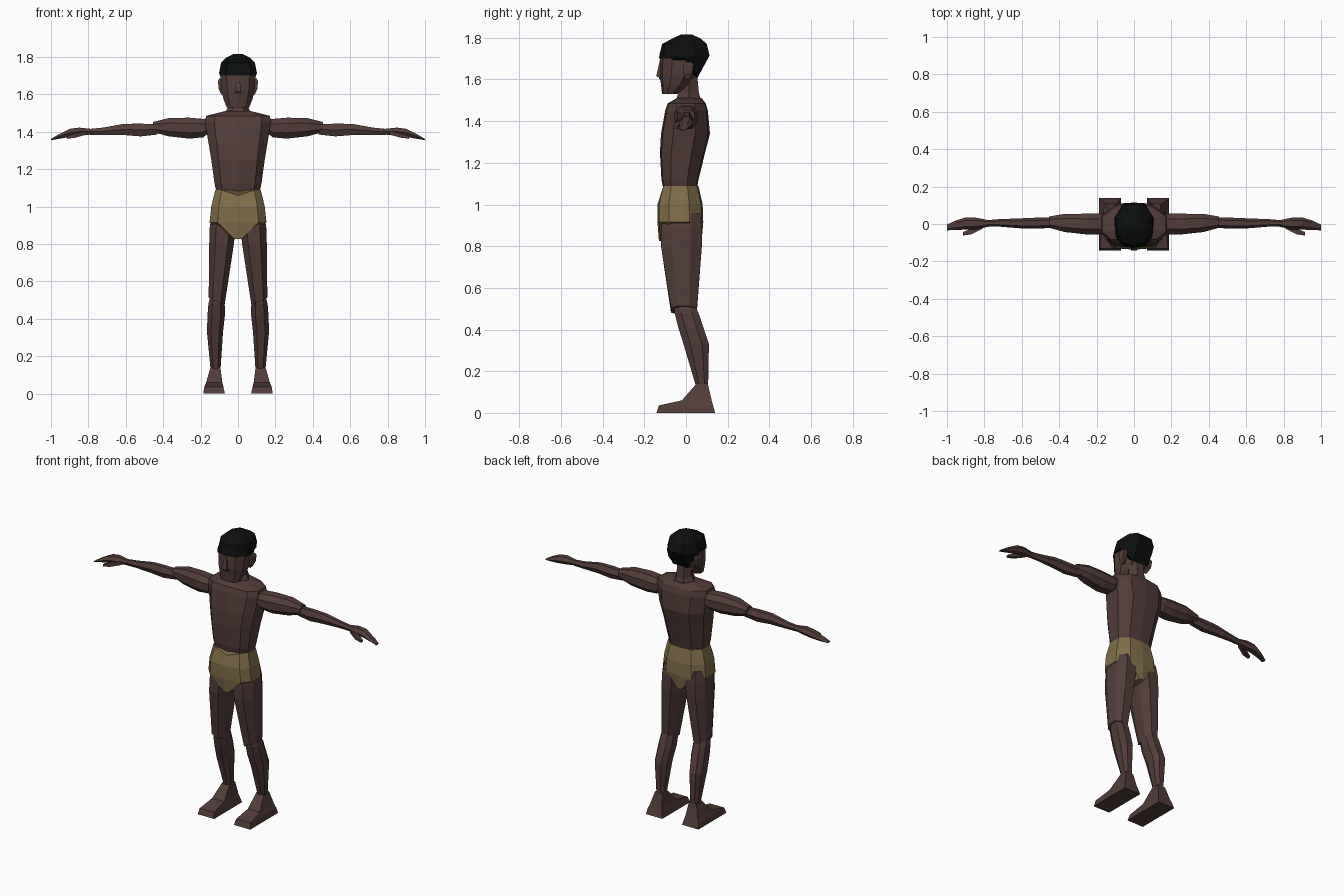
import bpy, bmesh

def material(name, rgb):
    m = bpy.data.materials.new(name)
    m.diffuse_color = (*rgb, 1)
    return m

SKIN = material("dark_brown_skin", (0.085, 0.046, 0.042))
HAIR = material("black_hair", (0.004, 0.005, 0.005))
CLOTH = material("tan_cloth", (0.22, 0.155, 0.066))
LIPS = material("dark_mouth", (0.012, 0.012, 0.022))

# Cross-section outlines in the -1..1 square
BOX = [(-1, -1), (1, -1), (1, 1), (-1, 1)]
HEX = [(-1, 0), (-.5, -1), (.5, -1), (1, 0), (.5, 1), (-.5, 1)]
OCT = [(-1, -.45), (-.5, -1), (.5, -1), (1, -.45), (1, .45), (.5, 1), (-.5, 1), (-1, .45)]
BODY = [(-1, -.5), (-.72, -.93), (0, -1), (.72, -.93), (1, -.5),
        (1, .4), (.6, .93), (0, 1), (-.6, .93), (-1, .4)]
SKULL = [(-1, -.35), (-.65, -.85), (0, -1), (.65, -.85), (1, -.35),
         (1, .4), (.55, 1), (-.55, 1), (-1, .4)]

def loft(name, axis, rings, outline, mat, mirror=False, adjust=None):
    """Skin rings (position, u0, u1, v0, v1) along an axis, with capped ends."""
    bm = bmesh.new()
    loops = []
    for i, (p, u0, u1, v0, v1) in enumerate(rings):
        loop = []
        for a, b in outline:
            u = (u0 + u1) / 2 + a * (u1 - u0) / 2
            v = (v0 + v1) / 2 + b * (v1 - v0) / 2
            co = {"x": (p, u, v), "y": (u, p, v), "z": (u, v, p)}[axis]
            if adjust:
                co = adjust(i, *co)
            loop.append(bm.verts.new(co))
        loops.append(loop)
    n = len(outline)
    for lo, hi in zip(loops, loops[1:]):
        for k in range(n):
            bm.faces.new((lo[k], lo[(k + 1) % n], hi[(k + 1) % n], hi[k]))
    bm.faces.new(loops[0])
    bm.faces.new(loops[-1])
    bmesh.ops.recalc_face_normals(bm, faces=bm.faces)
    mesh = bpy.data.meshes.new(name)
    bm.to_mesh(mesh)
    bm.free()
    mesh.materials.append(mat)
    ob = bpy.data.objects.new(name, mesh)
    bpy.context.collection.objects.link(ob)
    if mirror:
        ob.modifiers.new("mirror", 'MIRROR')
    return ob

def sym(z, hx, y0, y1):
    return (z, -hx, hx, y0, y1)

# Torso and neck
loft("torso", "z", [
    sym(1.03, .105, -.10, .045), sym(1.12, .125, -.118, .06), sym(1.25, .143, -.125, .092),
    sym(1.34, .158, -.12, .115), sym(1.45, .176, -.10, .105), sym(1.485, .17, -.088, .095),
    sym(1.51, .07, -.045, .075)], BODY, SKIN)
loft("neck", "z", [
    sym(1.49, .075, -.055, .075), sym(1.535, .052, -.035, .062), sym(1.64, .048, -.015, .052)],
    HEX, SKIN)

# Briefs: waistband dips at the front, legs cut up to the hips
def waist_dip(i, x, y, z):
    return (x, y, z - .03 if i == 0 and abs(x) < .01 and y < 0 else z)

loft("briefs", "z", [
    sym(1.088, .122, -.115, .06), sym(1.0, .143, -.137, .08),
    sym(.915, .152, -.137, .083), sym(.825, .025, -.13, .075)],
    BODY, CLOTH, adjust=waist_dip)

# Head, nose, mouth and ears
loft("head", "z", [
    sym(1.53, .06, -.115, -.04), sym(1.575, .078, -.12, .01), sym(1.62, .088, -.127, .045),
    sym(1.70, .094, -.124, .055), sym(1.75, .085, -.10, .06)], SKULL, SKIN)
loft("nose", "z", [sym(1.612, .017, -.14, -.11), sym(1.62, .016, -.142, -.11),
                   sym(1.69, .008, -.126, -.11)], BOX, SKIN)
loft("mouth", "z", [sym(1.603, .02, -.129, -.122), sym(1.611, .02, -.129, -.122)], BOX, LIPS)
loft("ear", "z", [(1.60, .08, .09, -.005, .015), (1.63, .08, .104, -.012, .03),
                  (1.67, .08, .107, -.012, .036), (1.685, .08, .1, -.005, .03)],
     BOX, SKIN, mirror=True)

# Hair cap: hairline drops towards the nape
def nape(i, x, y, z):
    return (x, y, z - max(0, y - .015) * 2.3 if i == 0 else z)

loft("hair", "z", [
    sym(1.70, .097, -.129, .055), sym(1.715, .101, -.128, .113),
    sym(1.77, .09, -.115, .10), sym(1.797, .062, -.065, .07), sym(1.815, .025, -.025, .03)],
    SKULL, HAIR, adjust=nape)

# Arms stretched sideways
loft("upper_arm", "x", [
    (.15, -.045, .045, 1.40, 1.475), (.185, -.055, .055, 1.37, 1.468),
    (.26, -.055, .055, 1.363, 1.475), (.37, -.043, .054, 1.375, 1.473),
    (.455, -.02, .04, 1.398, 1.452)], OCT, SKIN, mirror=True)
loft("forearm", "x", [
    (.43, -.02, .035, 1.385, 1.44), (.52, -.025, .034, 1.375, 1.443),
    (.61, -.023, .03, 1.382, 1.442), (.72, -.014, .026, 1.383, 1.422),
    (.79, -.012, .02, 1.382, 1.415)], HEX, SKIN, mirror=True)
loft("hand", "x", [
    (.775, -.014, .02, 1.386, 1.414), (.85, -.03, .035, 1.378, 1.422),
    (.90, -.03, .035, 1.372, 1.415), (.955, -.032, .018, 1.362, 1.388),
    (1.0, -.034, -.003, 1.355, 1.361)], HEX, SKIN, mirror=True)
loft("thumb", "x", [
    (.81, -.025, 0, 1.385, 1.405), (.87, -.055, -.025, 1.368, 1.392),
    (.915, -.062, -.043, 1.362, 1.375)], BOX, SKIN, mirror=True)

# Legs: knee end of the thigh is cut on a slant
def knee_slant(i, x, y, z):
    return (x, y, z + (x - .11) * .5 if i == 3 else z)

loft("thigh", "z", [
    (.96, .02, .14, -.10, .065), (.89, .012, .151, -.12, .077),
    (.80, .022, .154, -.12, .076), (.49, .072, .157, -.072, .052)],
    OCT, SKIN, mirror=True, adjust=knee_slant)
loft("calf", "z", [
    (.52, .08, .148, -.055, .04), (.48, .071, .158, -.055, .06), (.42, .07, .163, -.04, .08),
    (.33, .08, .166, -.012, .11), (.12, .094, .146, .05, .106)], OCT, SKIN, mirror=True)
loft("foot", "z", [
    (0, .07, .186, -.142, .14), (.036, .078, .18, -.13, .13),
    (.06, .084, .17, -.02, .123), (.14, .094, .147, .05, .105)], BOX, SKIN, mirror=True)
